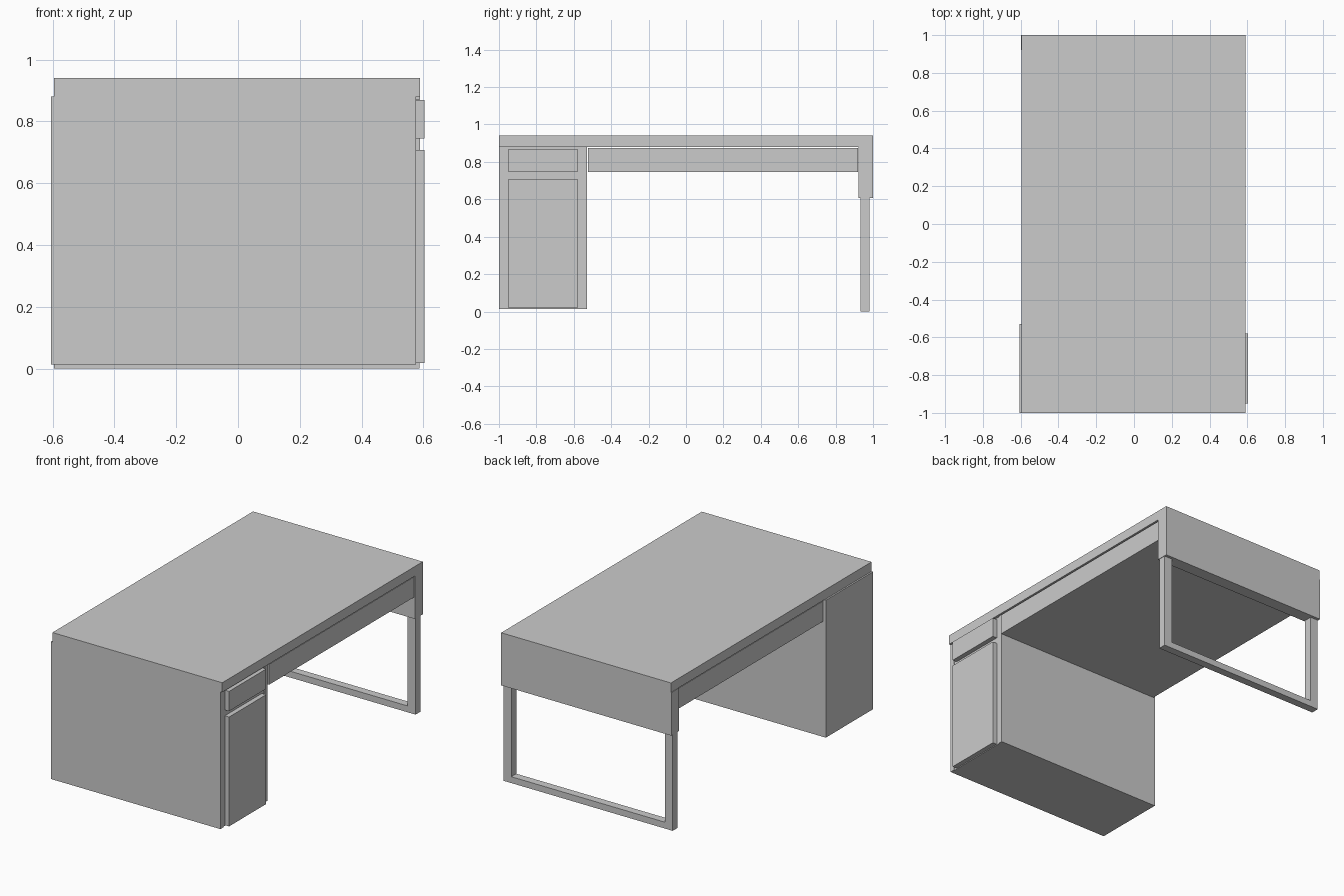
import bpy, bmesh
from mathutils import Vector

if "Cube" in bpy.data.objects:
    bpy.data.objects.remove(bpy.data.objects["Cube"])


def box(name, x, y, z):
    """Flat-faced box given its (min, max) range on each axis."""
    bm = bmesh.new()
    bmesh.ops.create_cube(bm, size=1)
    size = Vector((x[1] - x[0], y[1] - y[0], z[1] - z[0]))
    bmesh.ops.scale(bm, vec=size, verts=bm.verts)
    mesh = bpy.data.meshes.new(name)
    bm.to_mesh(mesh)
    bm.free()
    ob = bpy.data.objects.new(name, mesh)
    ob.location = (sum(x) / 2, sum(y) / 2, sum(z) / 2)
    bpy.context.collection.objects.link(ob)
    return ob


# Desktop slab
box("desktop", (-0.595, 0.59), (-1, 1), (0.88, 0.94))

# Wide drawer block hanging just below the desktop
box("wide_drawer", (-0.59, 0.585), (-0.525, 0.92), (0.745, 0.873))

# Cabinet: two side panels around a slightly recessed carcass
cab_z = (0.013, 0.88)
for name, y in (("outer", (-1, -0.97)), ("inner", (-0.557, -0.53))):
    box("cabinet_side_" + name, (-0.605, 0.577), y, cab_z)
box("cabinet_carcass", (-0.605, 0.573), (-0.97, -0.557), cab_z)

# Drawer and door fronts
for name, z in (("drawer_front", (0.745, 0.87)), ("door_front", (0.018, 0.708))):
    box(name, (0.573, 0.603), (-0.95, -0.58), z)

# End board above the leg frame
box("end_board", (-0.598, 0.59), (0.922, 1), (0.608, 0.88))

# Open leg frame: two posts and a floor bar
w = 0.055
leg_y = (0.932, 0.982)
for name, x in (("back", (-0.595, -0.595 + w)), ("front", (0.587 - w, 0.587))):
    box("leg_post_" + name, x, leg_y, (0, 0.608))
box("leg_floor_bar", (-0.595 + w, 0.587 - w), leg_y, (0, 0.04))
